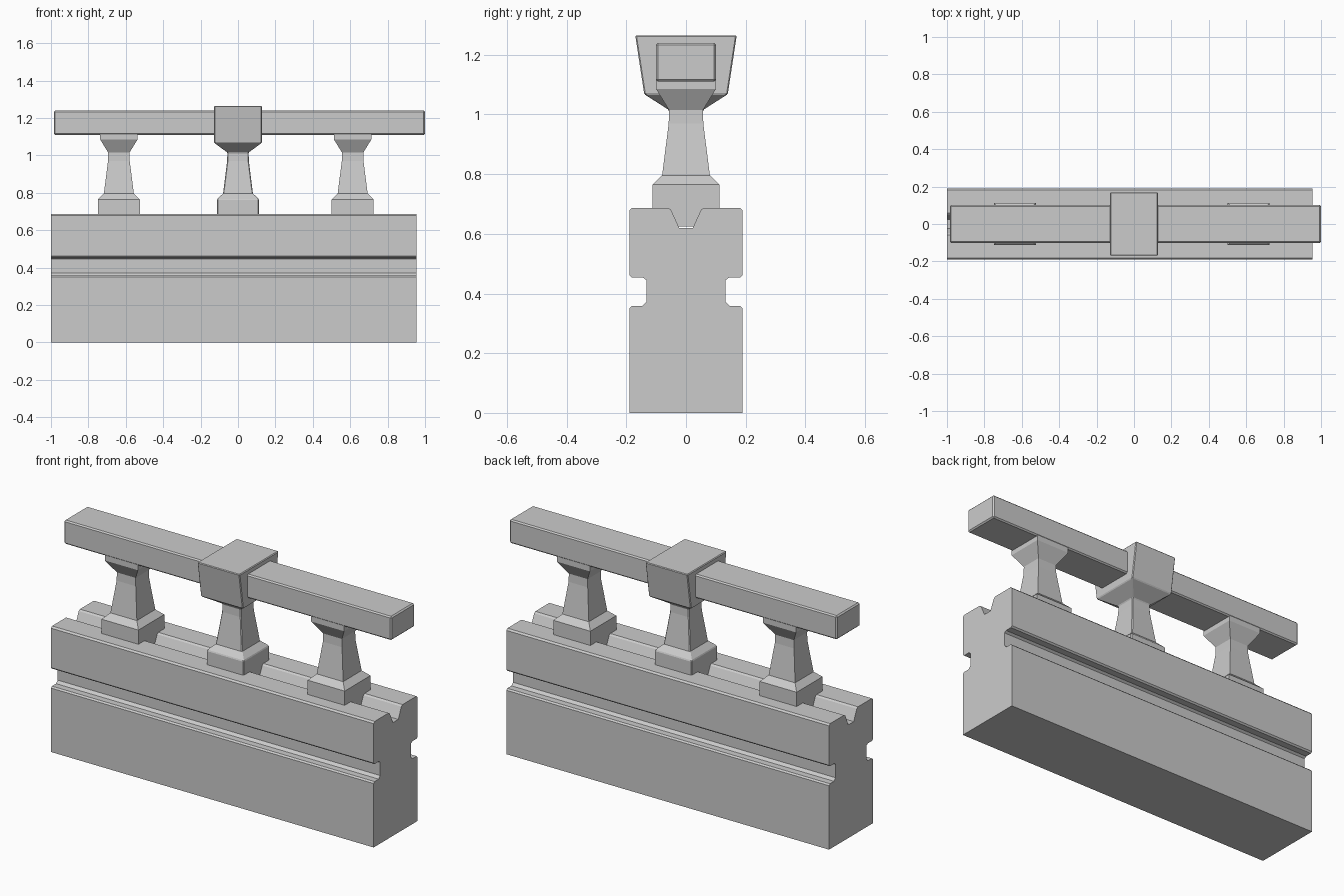
import bpy, bmesh

if "Cube" in bpy.data.objects:
    bpy.data.objects.remove(bpy.data.objects["Cube"])


def finish(name, bm, bevel):
    bmesh.ops.recalc_face_normals(bm, faces=bm.faces)
    mesh = bpy.data.meshes.new(name)
    bm.to_mesh(mesh)
    bm.free()
    obj = bpy.data.objects.new(name, mesh)
    bpy.context.collection.objects.link(obj)
    if bevel:
        mod = obj.modifiers.new("worn_edges", 'BEVEL')
        mod.width = bevel
        mod.segments = 1
        mod.limit_method = 'ANGLE'
        mod.angle_limit = 0.7
    return obj


def stack(name, cx, rings, bevel=0.004):
    """Four-sided tapering solid; each ring is (half x, half y, z)."""
    bm = bmesh.new()
    loops = [[bm.verts.new((cx + sx * hx, sy * hy, z))
              for sx, sy in ((-1, -1), (1, -1), (1, 1), (-1, 1))]
             for hx, hy, z in rings]
    for a, b in zip(loops, loops[1:]):
        for i in range(4):
            j = (i + 1) % 4
            bm.faces.new((a[i], a[j], b[j], b[i]))
    bm.faces.new(loops[0][::-1])
    bm.faces.new(loops[-1])
    return finish(name, bm, bevel)


def extrude_x(name, profile, x0, x1):
    """Closed y-z profile extruded along x."""
    bm = bmesh.new()
    face = bm.faces.new([bm.verts.new((x0, y, z)) for y, z in profile])
    out = bmesh.ops.extrude_face_region(bm, geom=[face])
    moved = [v for v in out["geom"] if isinstance(v, bmesh.types.BMVert)]
    bmesh.ops.translate(bm, verts=moved, vec=(x1 - x0, 0, 0))
    return finish(name, bm, 0)


# Low wall with side grooves and a channel along its top
half = [(0.19, 0), (0.19, 0.35), (0.182, 0.358), (0.147, 0.358),
        (0.133, 0.372), (0.133, 0.445), (0.145, 0.454), (0.182, 0.454),
        (0.19, 0.462), (0.19, 0.678), (0.181, 0.687), (0.06, 0.687),
        (0.05, 0.68), (0.023, 0.62)]
extrude_x("base_wall", half + [(-y, z) for y, z in reversed(half)], -1.0, 0.955)

# Balusters: foot block, tapering shaft, then a cap
shaft = [(0.112, 0.112, 0.625), (0.112, 0.112, 0.765), (0.08, 0.08, 0.796),
         (0.058, 0.058, 0.97), (0.057, 0.057, 1.015)]
cap = [(0.1, 0.1, 1.085), (0.1, 0.1, 1.115)]
for side, cx in (("left", -0.637), ("right", 0.613)):
    stack("baluster_" + side, cx, shaft + cap, 0)

# Middle baluster carries the big flared block
block = [(0.128, 0.14, 1.068), (0.128, 0.17, 1.265)]
stack("baluster_middle", 0, shaft + block, 0.004)

# Handrail
rail = stack("handrail", 0.0075, [(0.9925, 0.101, 1.11), (0.9925, 0.101, 1.24)], 0.007)
